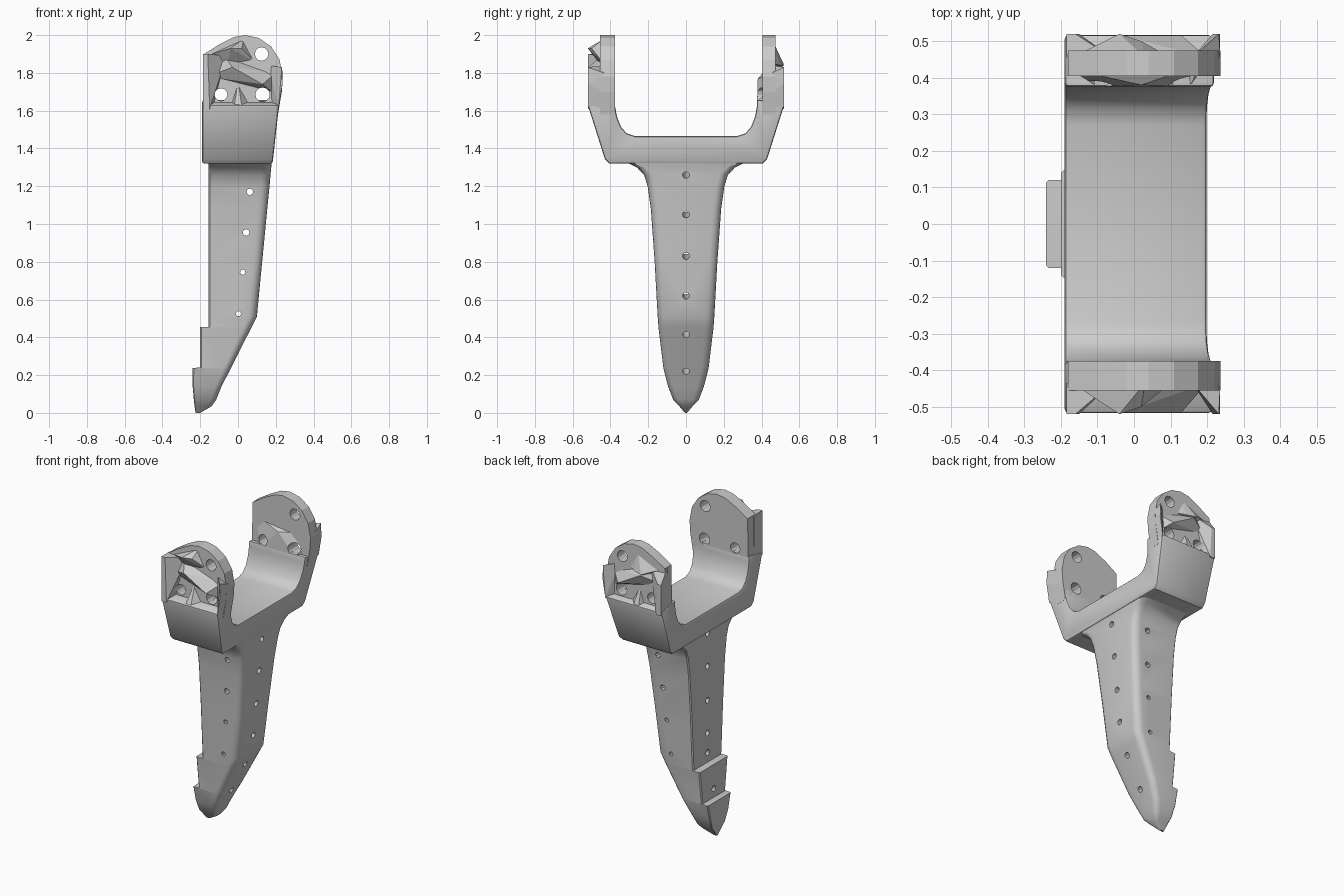
import bpy, bmesh, math
from mathutils import Vector, Matrix

if "Cube" in bpy.data.objects:
    bpy.data.objects.remove(bpy.data.objects["Cube"])


def finish(name, bm, angle=None):
    bmesh.ops.recalc_face_normals(bm, faces=bm.faces)
    me = bpy.data.meshes.new(name)
    bm.to_mesh(me)
    bm.free()
    ob = bpy.data.objects.new(name, me)
    bpy.context.collection.objects.link(ob)
    activate(ob)
    if angle:
        bpy.ops.object.shade_smooth_by_angle(angle=math.radians(angle))
    return ob


def activate(ob):
    bpy.ops.object.select_all(action='DESELECT')
    ob.select_set(True)
    bpy.context.view_layer.objects.active = ob


def loft(bm, rings):
    loops = [[bm.verts.new(p) for p in r] for r in rings]
    n = len(loops[0])
    for a, b in zip(loops, loops[1:]):
        for i in range(n):
            j = (i + 1) % n
            bm.faces.new((a[i], a[j], b[j], b[i]))
    bm.faces.new(loops[0])
    bm.faces.new(loops[-1])


def hull(name, pts, side):
    bm = bmesh.new()
    for x, y, z in pts:
        bm.verts.new((x, y * side, z))
    res = bmesh.ops.convex_hull(bm, input=bm.verts)
    junk = [v for v in bm.verts if not v.link_faces]
    bmesh.ops.delete(bm, geom=junk, context='VERTS')
    return finish(name, bm)


def drill(bm, p, direction, r, length, sides=12):
    q = Vector(direction).to_track_quat('Z', 'Y').to_matrix().to_4x4()
    bmesh.ops.create_cone(bm, cap_ends=True, segments=sides, radius1=r, radius2=r,
                          depth=length, matrix=Matrix.Translation(p) @ q)


def apply_mod(ob, kind, **settings):
    m = ob.modifiers.new(kind.lower(), kind)
    for k, v in settings.items():
        setattr(m, k, v)
    activate(ob)
    bpy.ops.object.modifier_apply(modifier=m.name)


def cut(objects, bm):
    cutter = finish("hole_cutter", bm)
    cutter.hide_render = True
    for ob in objects:
        apply_mod(ob, 'BOOLEAN', object=cutter, operation='DIFFERENCE', solver='EXACT')
    bpy.data.objects.remove(cutter)


# shank: stacked sections (z, back x, front x, half width, front corner radius)
sections = [(0.0, -.225, -.2, .006, .004), (.035, -.23, -.14, .035, .02),
            (.07, -.234, -.115, .068, .03), (.14, -.24, -.087, .095, .035),
            (.238, -.24, -.037, .12, .04), (.24, -.2, -.036, .12, .04),
            (.454, -.2, .072, .146, .045), (.456, -.155, .073, .146, .045),
            (.51, -.155, .1, .15, .045), (.8, -.155, .128, .166, .045),
            (1.08, -.155, .155, .186, .045), (1.2, -.155, .167, .203, .045),
            (1.26, -.155, .172, .222, .045), (1.3, -.155, .176, .26, .045),
            (1.32, -.155, .178, .3, .045), (1.36, -.155, .18, .32, .045)]
rings = []
for z, xb, xf, w, r in sections:
    half = [(xb, w - r * .15), (xb + r * .15, w)]
    half += [(xf - r + r * math.sin(a), w - r + r * math.cos(a))
             for a in [math.radians(22.5 * k) for k in range(5)]]
    rings.append([(x, y, z) for x, y in half] + [(x, -y, z) for x, y in reversed(half)])
bm = bmesh.new()
loft(bm, rings)
shank = finish("shank", bm)

# shank holes: a row across the sides, a row square to the front face
bm = bmesh.new()
for x, z, r in [(.063, 1.17, .018), (.043, .955, .018), (.025, .745, .014), (.002, .525, .014)]:
    drill(bm, (x, 0, z), (0, 1, 0), r, 1, 8)
for i, z in enumerate((1.26, 1.05, .83, .62, .415, .22)):
    slope = .097 if z > .5 else .505
    x = .1 + (z - .51) * slope
    drill(bm, (x, 0, z), (1, 0, -slope), .018, 1)
cut([shank], bm)
activate(shank)
bpy.ops.object.shade_smooth_by_angle(angle=math.radians(28))

# fork yoke: U profile with a front face that leans forward
half = [(.30, 1.32), (.405, 1.32), (.43, 1.345), (.52, 1.63), (.375, 1.66),
        (.375, 1.62), (.366, 1.57), (.345, 1.515), (.315, 1.48), (.27, 1.465)]
outline = half + [(-y, z) for y, z in reversed(half)]
bm = bmesh.new()
loft(bm, [[(-.19, y, z) for y, z in outline],
          [(.183 + (z - 1.32) * .11, y, z) for y, z in outline]])
yoke = finish("fork_yoke", bm)
apply_mod(yoke, 'BEVEL', width=.012, segments=2, limit_method='ANGLE', angle_limit=math.radians(50))
activate(yoke)
bpy.ops.object.shade_smooth_by_angle(angle=math.radians(30))

# ear plates and their faceted outer ribs
ear = [(-.183, 1.58), (-.18, 1.9), (-.1, 1.95), (-.02, 1.99), (.04, 2.0), (.11, 1.985),
       (.175, 1.94), (.22, 1.87), (.237, 1.78), (.232, 1.7), (.212, 1.58)]
parts = []
for side, label, y0, y1, top in ((1, "rear", .405, .475, 1.84), (-1, "front", .375, .455, 1.93)):
    bm = bmesh.new()
    loft(bm, [[(x, y * side, z) for x, z in ear] for y in (y0, y1)])
    parts.append(finish(label + "_ear", bm))
    m = y1 - .02
    ribs = {
        "back_rib": [(-.185, .52, 1.61), (-.185, .52, top - .03), (-.185, m, 1.9), (-.185, m, 1.61),
                     (-.15, .52, 1.61), (-.13, m, 1.61), (-.06, m, 1.89), (-.16, .52, top - .03)],
        "diagonal_rib": [(-.08, m, 1.9), (-.16, m, 1.78), (.19, m, 1.69), (.2, m, 1.8),
                         (-.03, .515, 1.83), (.13, .515, 1.74)],
        "lower_rib": [(-.05, m, 1.6), (.09, m, 1.6), (.0, m, 1.76), (.02, .515, 1.62), (-.02, .515, 1.62)],
        "edge_rib": [(.232, m, 1.7), (.236, m, 1.8), (.213, m, 1.6), (.215, .52, 1.62), (.235, .52, 1.74),
                     (.232, .52, 1.83), (.16, m, 1.84), (.17, m, 1.62)],
        "top_rib": [(-.17, m, 1.89), (.03, m, 1.98), (.1, m, 1.85), (-.06, m, 1.82),
                    (-.04, .52, top), (.02, .5, top)],
        "inner_web": [(-.18, y0 + .02, 1.6), (-.18, y0 + .02, 1.82), (.2, y0 + .02, 1.6), (.15, y0 + .02, 1.78),
                      (-.1, .376, 1.64), (.16, .376, 1.63), (.02, .38, 1.77)],
    }
    for name, pts in ribs.items():
        parts.append(hull(f"{label}_{name}", pts, side))

# bolt holes through both ears
bm = bmesh.new()
for x, z, r in ((.125, 1.9, .036), (.13, 1.685, .038), (-.09, 1.685, .034)):
    drill(bm, (x, 0, z), (0, 1, 0), r, 1.4)
cut(parts, bm)
